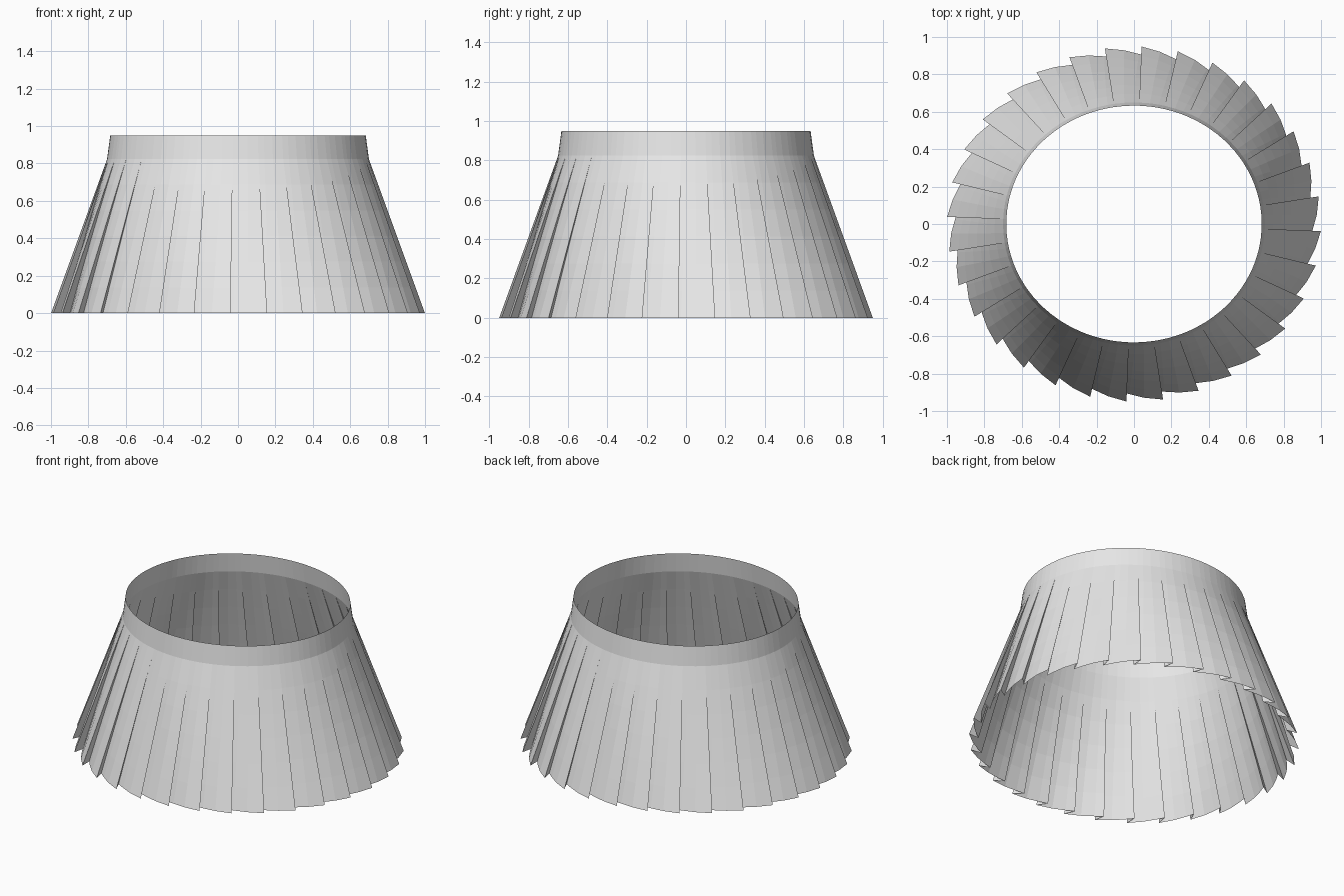
import bpy, bmesh, math

if "Cube" in bpy.data.objects:
    bpy.data.objects.remove(bpy.data.objects["Cube"])

PLEATS = 32
STEP = math.tau / PLEATS
START = math.radians(-2.3)
OVERLAP = math.radians(2.7)      # how far each fold tucks under its neighbour at the hem

fabric = bpy.data.materials.new("grey_fabric")
fabric.diffuse_color = (0.8, 0.8, 0.8, 1)
fabric.use_nodes = True
fabric.node_tree.nodes["Principled BSDF"].inputs["Base Color"].default_value = fabric.diffuse_color


def ring(bm, z, rx, ry, depth):
    """One closed row of knife pleats; depth runs from 0 (plain oval) to 1 (hem)."""
    row = []
    reach = STEP + OVERLAP * depth
    for i in range(PLEATS):
        tip = START - i * STEP
        # outer fold, two points across the panel, then the tucked inner fold
        for u, drop in ((0, 0), (0.42, 0.021), (0.76, 0.043), (1, 0.058)):
            a = tip - u * reach
            s = 1 - drop * depth
            row.append(bm.verts.new((rx * s * math.cos(a), ry * s * math.sin(a), z)))
    return row


def sheet(name, rows):
    """Skin a stack of rows into a single open sheet of cloth."""
    bm = bmesh.new()
    rings = [ring(bm, *r) for r in rows]
    for low, high in zip(rings, rings[1:]):
        n = len(low)
        for i in range(n):
            j = (i + 1) % n
            bm.faces.new((low[j], low[i], high[i], high[j]))
    # plain rows have coincident fold points
    bmesh.ops.remove_doubles(bm, verts=bm.verts, dist=0.0003)
    mesh = bpy.data.meshes.new(name)
    bm.to_mesh(mesh)
    bm.free()
    mesh.materials.append(fabric)
    obj = bpy.data.objects.new(name, mesh)
    bpy.context.collection.objects.link(obj)
    return obj


# Waistband: slightly flared plain oval
sheet("waistband", [(0.825, 0.70, 0.65, 0), (0.95, 0.683, 0.633, 0)])

# Pleated skirt: folds deepen steadily from waistband to hem
LEVELS = 6
rows = []
for k in range(LEVELS + 1):
    t = 1 - k / LEVELS
    rows.append((0.825 * (1 - t), 0.70 + 0.30 * t, 0.65 + 0.30 * t, t))
sheet("pleated_skirt", rows)
